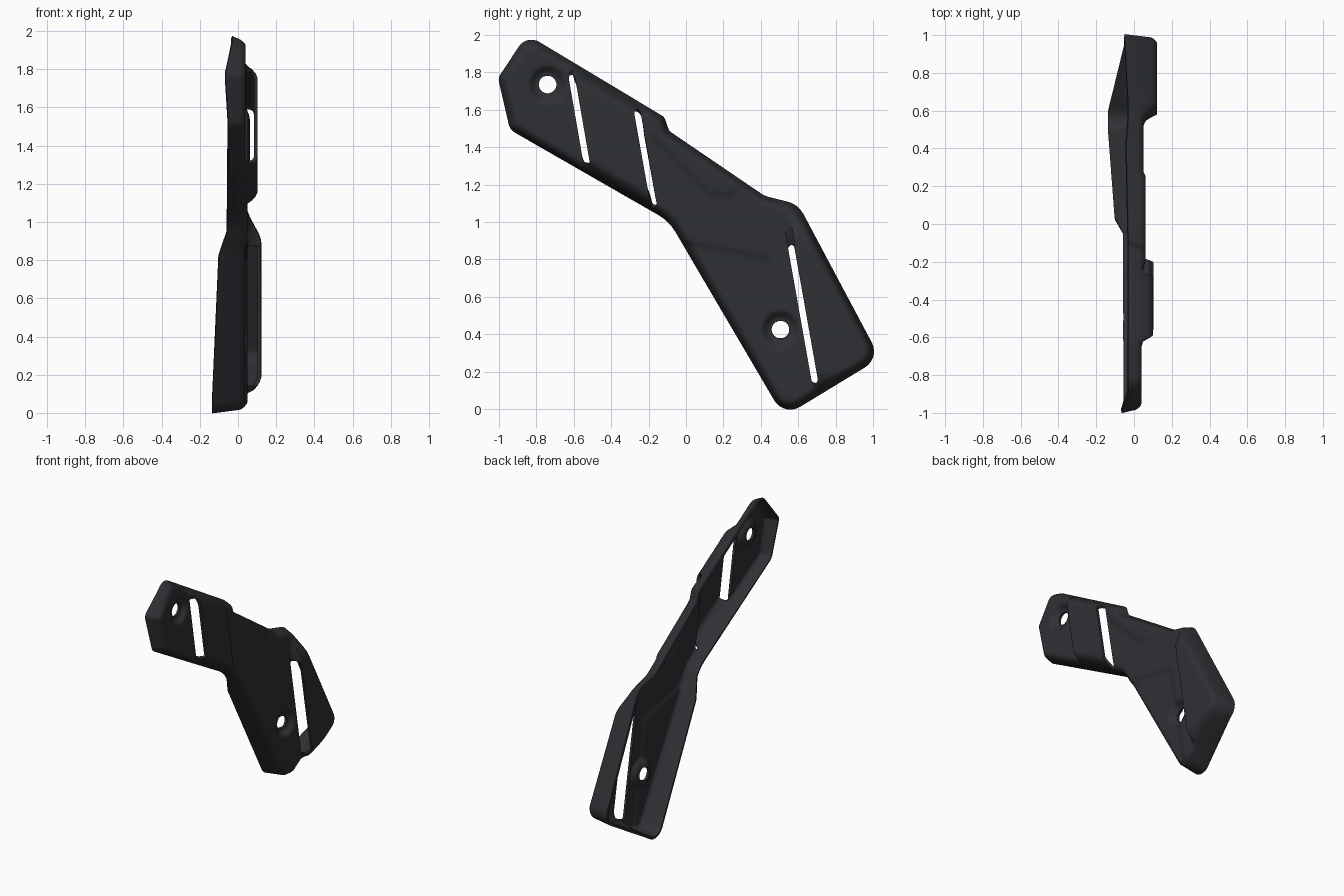
import bpy, bmesh, math
from mathutils import Vector, Matrix
from mathutils.geometry import delaunay_2d_cdt, intersect_point_line

if "Cube" in bpy.data.objects:
    bpy.data.objects.remove(bpy.data.objects["Cube"])

# Outline corners: y, z, corner radius, x position of the open back rim
CORNERS = [(-.851, 2.003, .08, -.03), (-.115, 1.561, .05, -.03), (-.09, 1.487, .04, -.03),
           (.42, 1.14, .12, -.04), (.60, 1.095, .13, -.03), (1.038, .272, .1, -.05),
           (.523, -.041, .1, -.135), (.02, .816, 0, -.10), (-.09, 1.004, .25, -.055),
           (-.941, 1.493, .07, -.05), (-1.005, 1.77, .05, -.065)]
HOLES = [Vector((-.74, 1.735)), Vector((.505, .425))]
SLOTS = [((-.61, 1.77), (-.533, 1.325)), ((-.26, 1.585), (-.173, 1.095)), ((.563, .86), (.688, .155))]
HOLE_R, SLOT_R, INSET = .047, .017, .018


def smooth(a, b, v):
    t = max(0, min(1, (v - a) / (b - a)))
    return t * t * (3 - 2 * t)


def rounded_outline():
    pts, n = [], len(CORNERS)
    for i, (y, z, r, rim) in enumerate(CORNERS):
        p = Vector((y, z))
        if r == 0:
            pts.append((p, rim))
            continue
        u = (Vector(CORNERS[i - 1][:2]) - p).normalized()
        v = (Vector(CORNERS[(i + 1) % n][:2]) - p).normalized()
        half = u.angle(v) / 2
        cut = r / math.tan(half)
        c = p + (u + v).normalized() * (r / math.sin(half))
        a, b = p + u * cut - c, p + v * cut - c
        turn = a.angle_signed(b)
        steps = max(4, int(abs(turn) / .2))
        for k in range(steps + 1):
            pts.append((c + Matrix.Rotation(-turn * k / steps, 2) @ a, rim))
    out = []
    for i, (p, rim) in enumerate(pts):
        q, rim2 = pts[(i + 1) % len(pts)]
        steps = max(1, math.ceil((q - p).length / .025))
        out += [(p.lerp(q, k / steps), rim + (rim2 - rim) * k / steps) for k in range(steps)]
    return out


outline = rounded_outline()
N = len(outline)
OP = [(p.x, p.y) for p, _ in outline]


def inside(p):
    hit = False
    for i in range(N):
        (ay, az), (by, bz) = OP[i - 1], OP[i]
        if (az > p.y) != (bz > p.y) and p.x < ay + (p.y - az) / (bz - az) * (by - ay):
            hit = not hit
    return hit


def edge_dist(p):
    best = 9.0
    for i in range(N):
        (ay, az), (by, bz) = OP[i - 1], OP[i]
        dy, dz = by - ay, bz - az
        t = ((p.x - ay) * dy + (p.y - az) * dz) / (dy * dy + dz * dz + 1e-12)
        t = max(0, min(1, t))
        best = min(best, (p.x - ay - t * dy) ** 2 + (p.y - az - t * dz) ** 2)
    return math.sqrt(best)


def inset_ring(d):
    ring = []
    for i in range(N):
        t = (outline[(i + 1) % N][0] - outline[i - 1][0]).normalized()
        ring.append(outline[i][0] + Vector((t.y, -t.x)) * d)
    return ring


def slot_dist(p, slot):
    a, b = Vector(slot[0]), Vector(slot[1])
    t = max(0, min(1, (p - a).dot(b - a) / (b - a).length_squared))
    return (p - a.lerp(b, t)).length


# Relief of the front face: louvres, pressed panels, countersinks, rounded border
def height(p, d):
    y, z = p
    s, t = .985 * y + .17 * z, .985 * z - .17 * y
    h = .05 - .01 * smooth(-.28, -.32, s)
    h += .052 * smooth(-.315, -.281, s) * smooth(.035, 0, s) * smooth(.005, .08, d)
    h += .073 * smooth(.69, .724, s) * smooth(-.08, .07, t) * smooth(.97, .76, t)
    tri = min((y + .1) * .71 + (z - 1.38) * .71, z - 1.15 + .1 * (y - .15), (z - 1.2) * .6 - (y - .28) * .8)
    h += .012 * smooth(-.015, .015, tri) * smooth(0, .05, s - .03)
    panel = min(.896 - .2 * y - z, .575 - s)
    h -= .014 * smooth(-.015, .02, panel)
    for c in HOLES:
        h -= .035 * smooth(.105, .06, (p - c).length)
    return h - .03 * max(0, 1 - (d - INSET) / .035) ** 2


# Points and constraint loops in the side plane
pts, edges = [], []


def add_loop(loop):
    k = len(pts)
    pts.extend(loop)
    edges.extend((k + i, k + (i + 1) % len(loop)) for i in range(len(loop)))


def circle(c, r, n=32):
    return [c + Vector((math.cos(2 * math.pi * i / n), math.sin(2 * math.pi * i / n))) * r for i in range(n)]


def slot_loop(slot, r):
    a, b = Vector(slot[0]), Vector(slot[1])
    u = (b - a).normalized()
    v = Vector((-u.y, u.x))
    loop = []
    for base, far, sg in ((b, a, 1), (a, b, -1)):
        for k in range(7):
            ang = -math.pi / 2 + math.pi * k / 6
            loop.append(base + (u * math.cos(ang) + v * math.sin(ang)) * r * sg)
        loop += [base.lerp(far, k / 24) + v * r * sg for k in range(1, 24)]
    return loop


border = inset_ring(INSET)
add_loop(border)
for c in HOLES:
    add_loop(circle(c, HOLE_R))
    for r in (.06, .071, .083, .095, .107):
        pts.extend(circle(c, r))
for slot in SLOTS:
    add_loop(slot_loop(slot, SLOT_R))
for d in (.024, .032, .042, .054):
    pts.extend(p for p in inset_ring(d) if edge_dist(p) > d * .93)
step = .02
for i in range(-60, 80):
    for j in range(-15, 115):
        s, t = i * step + .004, j * step
        p = Vector((.985 * s - .17 * t, .17 * s + .985 * t))
        if any((p - c).length < .117 for c in HOLES) or any(slot_dist(p, q) < .025 for q in SLOTS):
            continue
        if abs(p.x) < 1 and inside(p) and edge_dist(p) > .064:
            pts.append(p)

res = delaunay_2d_cdt(pts, edges, [], 1, 1e-5)
bm = bmesh.new()
vs = [bm.verts.new((height(p, edge_dist(p)), p.x, p.y)) for p in res[0]]
for f in res[2]:
    c = sum((res[0][i] for i in f), Vector((0, 0))) / len(f)
    if any((c - q).length < HOLE_R * .995 for q in HOLES) or any(slot_dist(c, q) < SLOT_R * .99 for q in SLOTS):
        continue
    bm.faces.new([vs[i] for i in f])
bmesh.ops.delete(bm, geom=[v for v in bm.verts if not v.link_faces], context='VERTS')


# Side wall: drawn from the face border back to the rim
def nearest(v):
    q = Vector((v.co.y, v.co.z))
    i = min(range(N), key=lambda k: (border[k] - q).length_squared)
    return i, (border[i] - q).length


rim_edges = [e for e in bm.edges if e.is_boundary and all(nearest(v)[1] < 1e-3 for v in e.verts)]
new = bmesh.ops.extrude_edge_only(bm, edges=rim_edges)['geom']
for v in [g for g in new if isinstance(g, bmesh.types.BMVert)]:
    p, rim = outline[nearest(v)[0]]
    v.co = (rim, p.x, p.y)
bmesh.ops.recalc_face_normals(bm, faces=bm.faces)
if sum(f.normal.x * f.calc_area() for f in bm.faces) < 0:
    bmesh.ops.reverse_faces(bm, faces=bm.faces)

mesh = bpy.data.meshes.new("guard_plate")
bm.to_mesh(mesh)
bm.free()
plate = bpy.data.objects.new("guard_plate", mesh)
bpy.context.collection.objects.link(plate)
mat = bpy.data.materials.new("dark_plastic")
mat.diffuse_color = (.028, .03, .034, 1)
mat.use_nodes = True
mat.node_tree.nodes["Principled BSDF"].inputs["Base Color"].default_value = mat.diffuse_color
mesh.materials.append(mat)

# Wall thickness and shading
bpy.context.view_layer.objects.active = plate
plate.select_set(True)
thick = plate.modifiers.new("thickness", 'SOLIDIFY')
thick.thickness, thick.offset = .018, -1
bpy.ops.object.modifier_apply(modifier=thick.name)
bpy.ops.object.shade_smooth_by_angle(angle=math.radians(40))
